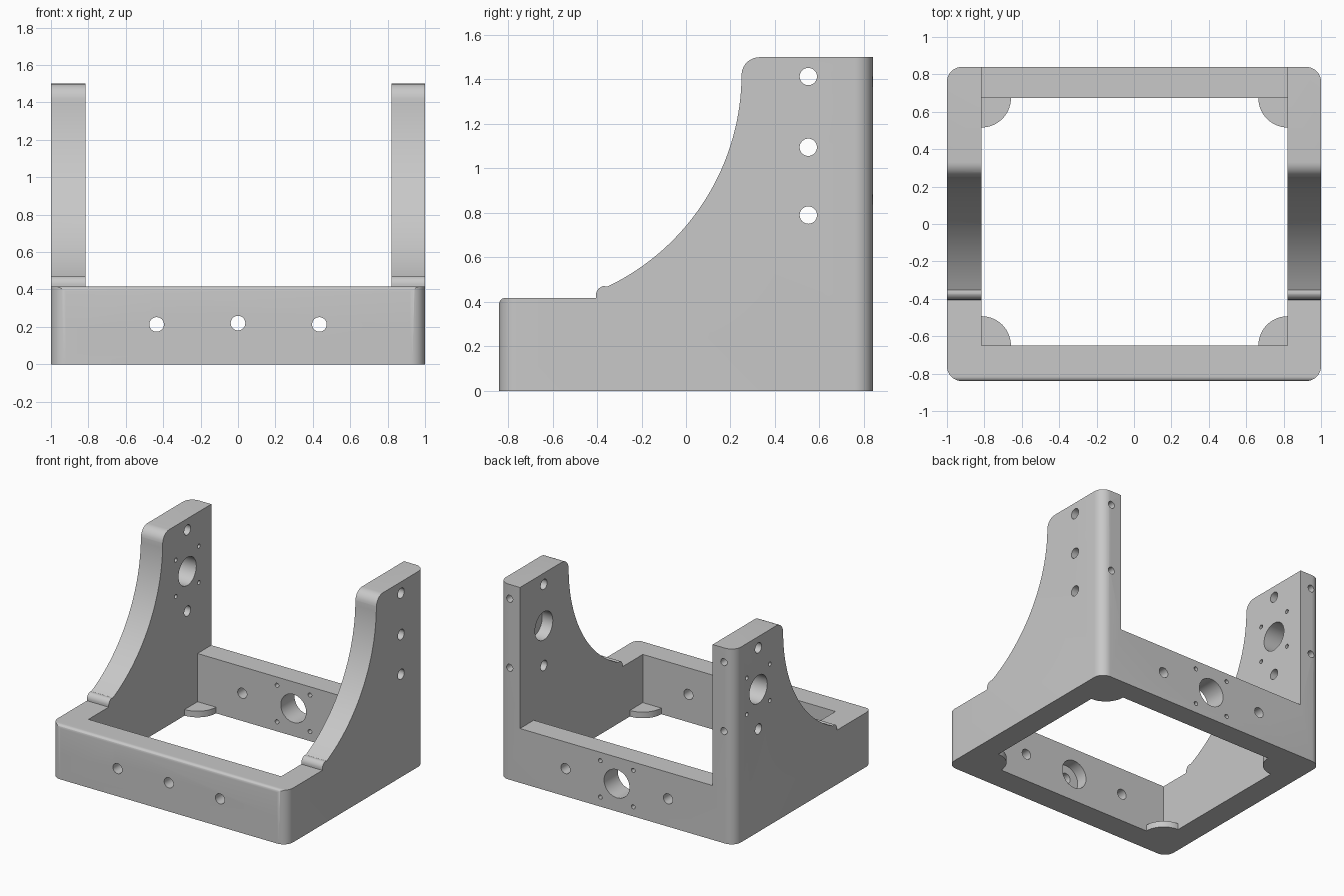
import bpy, bmesh, math
from mathutils import Vector

if "Cube" in bpy.data.objects:
    bpy.data.objects.remove(bpy.data.objects["Cube"])

grey = bpy.data.materials.new("machined grey")
grey.diffuse_color = (0.58, 0.58, 0.58, 1)
grey.use_nodes = True
grey.node_tree.nodes["Principled BSDF"].inputs["Base Color"].default_value = grey.diffuse_color


def arc(cx, cy, r, a0, a1, n):
    """Points along a circular arc, angles in degrees."""
    return [(cx + r * math.cos(math.radians(a0 + (a1 - a0) * i / n)),
             cy + r * math.sin(math.radians(a0 + (a1 - a0) * i / n))) for i in range(n + 1)]


def prism(name, pts, place, direction):
    """Closed 2D profile placed in space and extruded."""
    bm = bmesh.new()
    face = bm.faces.new([bm.verts.new(place(a, b)) for a, b in pts])
    ext = bmesh.ops.extrude_face_region(bm, geom=[face])
    bmesh.ops.translate(bm, vec=Vector(direction),
                        verts=[g for g in ext["geom"] if isinstance(g, bmesh.types.BMVert)])
    bmesh.ops.recalc_face_normals(bm, faces=bm.faces[:])
    mesh = bpy.data.meshes.new(name)
    bm.to_mesh(mesh)
    bm.free()
    obj = bpy.data.objects.new(name, mesh)
    bpy.context.collection.objects.link(obj)
    mesh.materials.append(grey)
    return obj


def box(name, x0, x1, y0, y1, z0, z1):
    return prism(name, [(x0, y0), (x1, y0), (x1, y1), (x0, y1)],
                 lambda a, b: (a, b, z0), (0, 0, z1 - z0))


def rod(axis, center, r, length, n=32):
    """Cylinder along an axis, centred on a point."""
    rot = {"x": (0, math.pi / 2, 0), "y": (math.pi / 2, 0, 0), "z": (0, 0, 0)}[axis]
    bpy.ops.mesh.primitive_cylinder_add(vertices=n, radius=r, depth=length,
                                        location=center, rotation=rot)
    obj = bpy.context.object
    obj.data.materials.append(grey)
    return obj


def combine(target, other, operation):
    """Apply a boolean and discard the helper."""
    other.hide_render = True
    mod = target.modifiers.new("boolean", "BOOLEAN")
    mod.operation, mod.solver, mod.object = operation, "EXACT", other
    bpy.context.view_layer.objects.active = target
    bpy.ops.object.modifier_apply(modifier=mod.name)
    bpy.data.objects.remove(other)


XL, XR, YF, YB = -0.815, 0.822, -0.65, 0.673   # inner opening
W, D, H, RAIL, R = 1.0, 0.84, 1.5, 0.417, 0.08

# Side silhouette: low front, step, concave sweep and tall upright
side = [(-D - 0.05, -0.1), (-D - 0.05, 0.2), (-D, 0.2)]
side += arc(-D + 0.025, RAIL - 0.025, 0.025, 180, 90, 6)
side += [(-0.405, RAIL)] + arc(-0.36, 0.428, 0.045, 180, 105, 8)
side += arc(-0.81, 1.425, 1.06, -64.5, 0, 32)
side += arc(0.25 + R, H - R, R, 175, 90, 8)
side += [(D + 0.05, H), (D + 0.05, -0.1)]

# Rounded footprint, trimmed to the silhouette
foot = (arc(W - R, D - R, R, 0, 90, 10) + arc(R - W, D - R, R, 90, 180, 10)
        + arc(R - W, R - D, R, 180, 270, 10) + arc(W - R, R - D, R, 270, 360, 10))
frame = prism("mounting_frame", foot, lambda a, b: (a, b, 0), (0, 0, H + 0.1))
combine(frame, prism("silhouette", side, lambda a, b: (-1.2, a, b), (2.4, 0, 0)), "INTERSECT")

# Open centre, and space between the uprights above the rails
combine(frame, box("opening", XL, XR, YF, YB, -0.2, 1.8), "DIFFERENCE")
combine(frame, box("upper_gap", XL, XR, 0.0, 1.2, RAIL, 1.8), "DIFFERENCE")

# Quarter-round corner tabs at the bottom
for x, y, a in ((XL, YF, 0), (XR, YF, 90), (XR, YB, 180), (XL, YB, 270)):
    cx, cy = x, y
    s = 0.02 / math.sqrt(2)
    ux, uy = (1 if x < 0 else -1), (1 if y < 0 else -1)
    pts = arc(cx, cy, 0.157, a, a + 90, 14)
    first, last = pts[0], pts[-1]
    back = lambda p: (p[0] - s * ux * (abs(p[0] - cx) < 1e-6), p[1] - s * uy * (abs(p[1] - cy) < 1e-6))
    pts = [(cx - s * ux, cy - s * uy), back(first)] + pts + [back(last)]
    combine(frame, prism("corner_tab", pts, lambda p, q: (p, q, 0), (0, 0, 0.047)), "UNION")

# Small through holes in both uprights and both rails
HY, HZ, RZ = 0.55, 1.095, 0.213
for x in (-0.91, 0.91):
    for z in (0.79, 1.413):
        combine(frame, rod("x", (x, HY, z), 0.039, 0.4), "DIFFERENCE")
for y in (-0.745, 0.755):
    for x in (-0.435, 0.435):
        combine(frame, rod("y", (x, y, RZ), 0.039, 0.4), "DIFFERENCE")
combine(frame, rod("x", (0.91, HY, HZ), 0.039, 0.4), "DIFFERENCE")
combine(frame, rod("y", (0, -0.745, RZ + 0.007), 0.039, 0.4), "DIFFERENCE")

# Large bores: through on left upright and back rail, blind pockets opposite
combine(frame, rod("x", (-0.91, HY, HZ), 0.108, 0.4, 40), "DIFFERENCE")
combine(frame, rod("y", (0, 0.755, RZ), 0.108, 0.4, 40), "DIFFERENCE")
combine(frame, rod("x", (XR, HY, HZ), 0.108, 0.18, 40), "DIFFERENCE")
combine(frame, rod("y", (0, YF, RZ), 0.108, 0.18, 40), "DIFFERENCE")

# Four screw holes around each through bore
for i in (-1, 1):
    for j in (-1, 1):
        combine(frame, rod("x", (-0.91, HY + 0.14 * i, HZ + 0.14 * j), 0.016, 0.4, 16), "DIFFERENCE")
        combine(frame, rod("y", (0.14 * i, 0.755, RZ + 0.14 * j), 0.016, 0.4, 16), "DIFFERENCE")

# Blind screw holes in the back edges of the uprights
for x in (-0.91, 0.91):
    for z in (0.86, 1.39):
        combine(frame, rod("y", (x, D, z), 0.027, 0.3, 20), "DIFFERENCE")

# Smooth the curved faces, keep the edges crisp
bpy.ops.object.select_all(action="DESELECT")
frame.select_set(True)
bpy.context.view_layer.objects.active = frame
bpy.ops.object.shade_smooth_by_angle(angle=math.radians(30))
